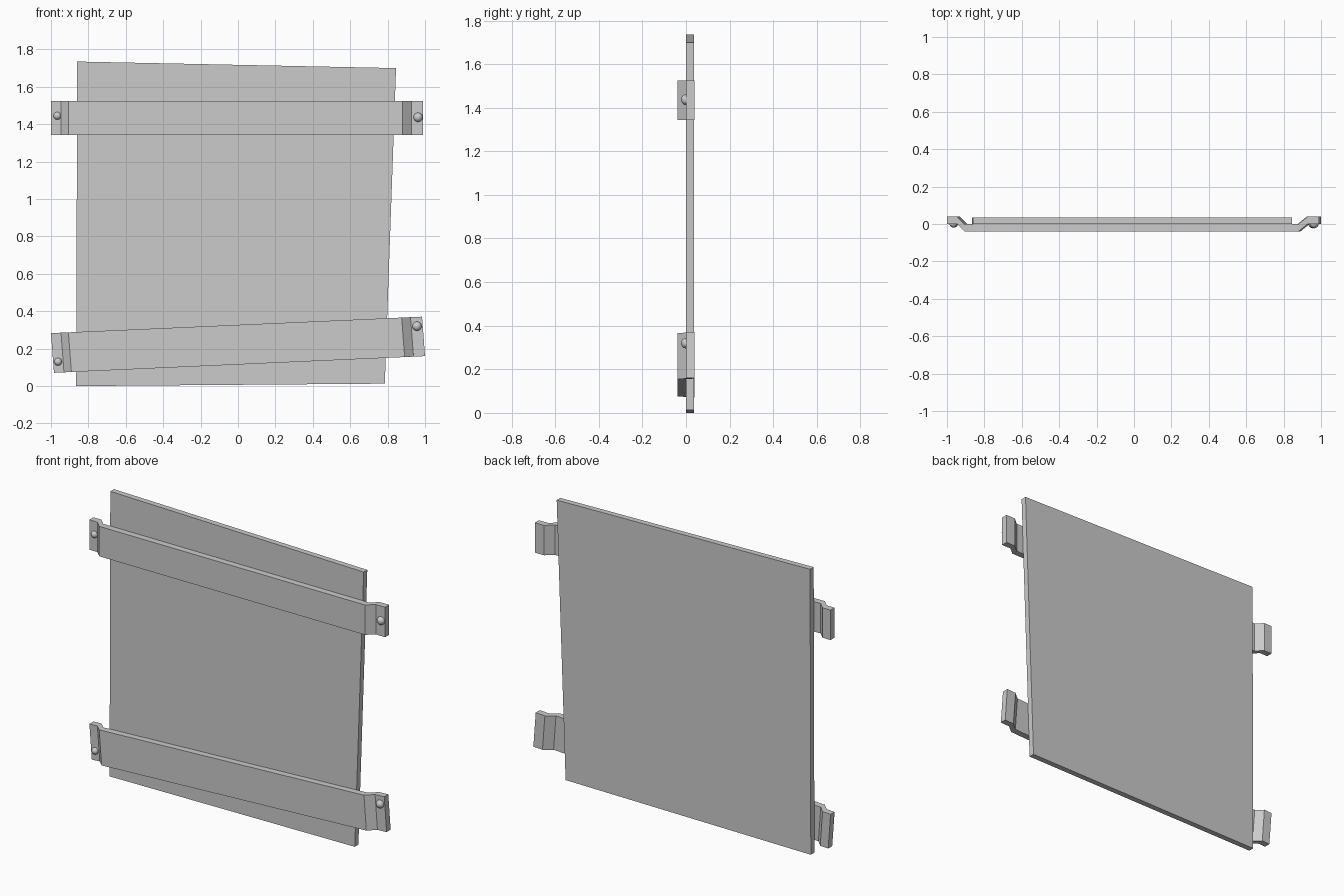
import bpy, bmesh
from mathutils import Vector, Matrix

if "Cube" in bpy.data.objects:
    bpy.data.objects.remove(bpy.data.objects["Cube"])


def finish(name, bm, smooth=False):
    bmesh.ops.recalc_face_normals(bm, faces=bm.faces)
    for f in bm.faces:
        f.smooth = smooth
    me = bpy.data.meshes.new(name)
    bm.to_mesh(me)
    bm.free()
    ob = bpy.data.objects.new(name, me)
    bpy.context.collection.objects.link(ob)
    return ob


def strip(name, corners, profile):
    """Board swept along a profile of (t, front y, back y) between its four (x, z) corners."""
    tl, tr, br, bl = (Vector(c) for c in corners)
    bm = bmesh.new()
    rings = []
    for t, front, back in profile:
        top, bottom = tl.lerp(tr, t), bl.lerp(br, t)
        rings.append([bm.verts.new((p.x, y, p.y)) for p, y in
                      ((top, front), (top, back), (bottom, back), (bottom, front))])
    for a, b in zip(rings, rings[1:]):
        for i in range(4):
            j = (i + 1) % 4
            bm.faces.new((a[i], a[j], b[j], b[i]))
    bm.faces.new(rings[0])
    bm.faces.new(rings[-1])
    return finish(name, bm)


# Uneven back panel
strip("panel", [(-0.86, 1.735), (0.845, 1.70), (0.785, 0.013), (-0.865, 0.0)],
      [(0, 0.001, 0.036), (1, 0.001, 0.036)])

# Bent straps whose ends step back around the panel
bend = [(0, 0.0, 0.039), (0.027, 0.0, 0.039), (0.047, -0.039, 0.0),
        (0.945, -0.039, 0.0), (0.969, 0.0, 0.039), (1, 0.0, 0.039)]
strip("upper_strap", [(-1.0, 1.525), (0.99, 1.525), (0.99, 1.343), (-1.0, 1.343)], bend)
strip("lower_strap", [(-1.0, 0.283), (0.984, 0.371), (1.0, 0.16), (-0.984, 0.071)], bend)

# Domed nail heads
nails = {"upper_left": (-0.966, 1.445, 0.021), "upper_right": (0.963, 1.437, 0.025),
         "lower_left": (-0.962, 0.13, 0.021), "lower_right": (0.957, 0.32, 0.025)}
for label, (x, z, r) in nails.items():
    bm = bmesh.new()
    bmesh.ops.create_uvsphere(bm, u_segments=16, v_segments=8, radius=r,
                              matrix=Matrix.Translation((x, 0.002, z)))
    finish("nail_" + label, bm, smooth=True)
